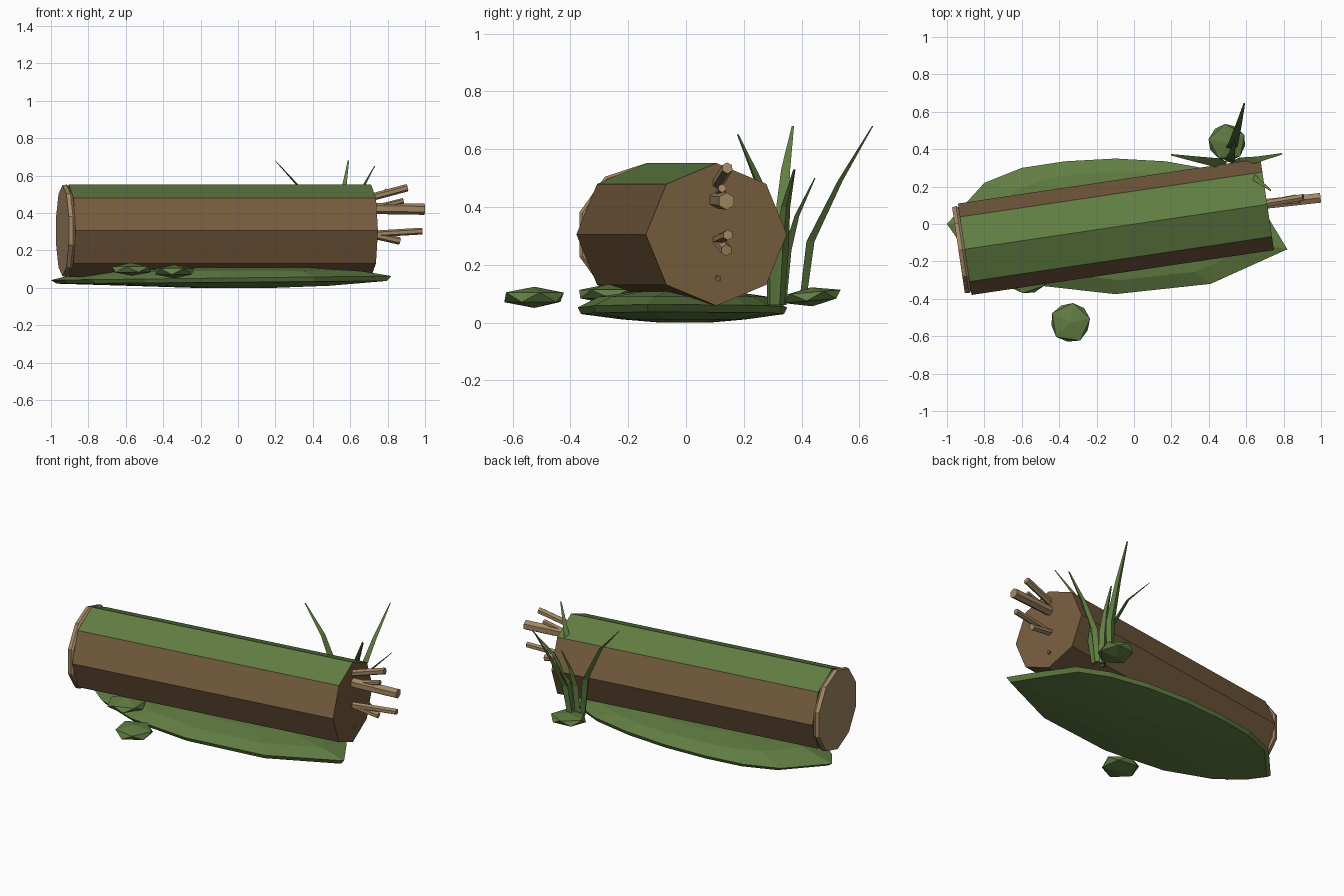
import bpy, bmesh, math, random
from mathutils import Vector, Matrix

if "Cube" in bpy.data.objects:
    bpy.data.objects.remove(bpy.data.objects["Cube"])

random.seed(4)


def material(name, rgb):
    m = bpy.data.materials.new(name)
    m.diffuse_color = (*rgb, 1)
    m.use_nodes = True
    m.node_tree.nodes["Principled BSDF"].inputs["Base Color"].default_value = m.diffuse_color
    return m


BARK = material("bark brown", (0.185, 0.108, 0.049))
MOSS = material("moss green", (0.118, 0.205, 0.055))
WOOD = material("cut wood tan", (0.36, 0.24, 0.125))


def finish(name, bm, *mats):
    bmesh.ops.recalc_face_normals(bm, faces=bm.faces[:])
    mesh = bpy.data.meshes.new(name)
    bm.to_mesh(mesh)
    bm.free()
    for m in mats:
        mesh.materials.append(m)
    ob = bpy.data.objects.new(name, mesh)
    bpy.context.collection.objects.link(ob)
    return ob


def loft(bm, rings):
    """Skin a list of equal-length rings and close both ends."""
    vs = [[bm.verts.new(p) for p in r] for r in rings]
    n = len(vs[0])
    for a, b in zip(vs, vs[1:]):
        for i in range(n):
            j = (i + 1) % n
            bm.faces.new((a[i], a[j], b[j], b[i]))
    bm.faces.new(vs[0])
    bm.faces.new(vs[-1])


def circle(center, axis, r, sides, flat=1.0):
    """Ring of points with one corner pointing up, square to the axis."""
    axis = Vector(axis).normalized()
    side = axis.cross(Vector((0, 0, 1))).normalized()
    up = side.cross(axis)
    c = Vector(center)
    return [c + up * (r * flat * math.cos(2 * math.pi * i / sides))
            + side * (r * math.sin(2 * math.pi * i / sides)) for i in range(sides)]


def rod(name, a, b, r, sides, mat):
    bm = bmesh.new()
    d = Vector(b) - Vector(a)
    loft(bm, [circle(a, d, r, sides), circle(b, d, r, sides)])
    return finish(name, bm, mat)


# Log: eight-sided, with moss on the two upper faces
LEFT, RIGHT = Vector((-0.905, -0.135, 0.305)), Vector((0.712, 0.105, 0.305))
AXIS = (RIGHT - LEFT).normalized()
log = rod("log", LEFT, RIGHT, 0.247, 8, BARK)
log.data.materials.append(MOSS)
for p in log.data.polygons:
    if p.normal.z > 0.7:
        p.material_index = 1

# Cut end: ten-sided slice with a bevelled rim
bm = bmesh.new()
loft(bm, [circle(LEFT - AXIS * d, AXIS, r, 10)
          for d, r in ((0.0, 0.238), (0.012, 0.247), (0.034, 0.243))])
finish("cut_end", bm, WOOD)

# Broken splinters sticking out of the other end
splinters = [
    ((0.68, 0.105, 0.425), (0.997, 0.14, 0.42), 0.030),
    ((0.68, 0.105, 0.475), (0.905, 0.143, 0.535), 0.020),
    ((0.68, 0.105, 0.285), (0.985, 0.145, 0.303), 0.018),
    ((0.68, 0.105, 0.292), (0.865, 0.14, 0.25), 0.020),
    ((0.68, 0.105, 0.415), (0.885, 0.125, 0.465), 0.015),
]
for i, (a, b, r) in enumerate(splinters):
    rod(f"splinter_{i + 1}", a, b, r, 6, WOOD)
rod("splinter_stub", (0.69, 0.108, 0.155), (0.72, 0.112, 0.152), 0.011, 6, BARK)

# Mossy ground mat: shallow bowl below, gentle mound above
outline = [(-1.0, 0.0), (-0.8, 0.22), (-0.6, 0.30), (-0.37, 0.335), (-0.1, 0.35),
           (0.17, 0.335), (0.42, 0.29), (0.6, 0.21), (0.72, 0.03), (0.82, -0.135),
           (0.41, -0.32), (-0.1, -0.375), (-0.5, -0.33), (-0.78, -0.22), (-0.93, -0.1)]


def mat_ring(s, z, tilt=0.0):
    return [(x * s, y * s, z + tilt * x) for x, y in outline]


bm = bmesh.new()
loft(bm, [mat_ring(0.25, 0.0), mat_ring(0.6, 0.011), mat_ring(0.97, 0.03, 0.008),
          mat_ring(1.0, 0.053, 0.012), mat_ring(0.8, 0.09), mat_ring(0.45, 0.108)])
finish("ground_mat", bm, MOSS)

# Flat mossy stones
stones = [((-0.34, -0.525, 0.087), 0.12, 0.038, 0.0, 10),
          ((-0.57, -0.27, 0.098), 0.12, 0.034, 0.0, 40),
          ((0.50, 0.435, 0.09), 0.112, 0.033, 0.08, 25)]
for i, (c, r, h, tilt, turn) in enumerate(stones):
    bm = bmesh.new()
    bmesh.ops.create_icosphere(bm, subdivisions=1, radius=1)
    for v in bm.verts:
        v.co *= random.uniform(0.94, 1.04)
    bm.transform(Matrix.Translation(c) @ Matrix.Rotation(tilt, 4, 'X')
                 @ Matrix.Rotation(math.radians(turn), 4, 'Z')
                 @ Matrix.Diagonal((r, r, h, 1)))
    finish(f"stone_{i + 1}", bm, MOSS)

# Grass blades: three-sided tapering, bending outward to the tip
blades = [
    ((0.49, 0.31, 0.06), (0.46, 0.325, 0.30), (0.34, 0.345, 0.53), (0.20, 0.37, 0.68)),
    ((0.51, 0.40, 0.08), (0.53, 0.425, 0.28), (0.56, 0.53, 0.49), (0.59, 0.645, 0.68)),
    ((0.54, 0.30, 0.06), (0.58, 0.30, 0.28), (0.64, 0.25, 0.49), (0.73, 0.18, 0.65)),
    ((0.54, 0.32, 0.06), (0.57, 0.33, 0.25), (0.66, 0.345, 0.40), (0.79, 0.375, 0.53)),
    ((0.51, 0.33, 0.06), (0.515, 0.345, 0.25), (0.525, 0.38, 0.37), (0.54, 0.445, 0.50)),
]
for i, path in enumerate(blades):
    pts = [Vector(p) for p in path]
    lean = pts[-1] - pts[0]
    side = Vector((-lean.y, lean.x, 0)).normalized()
    out = Vector((lean.x, lean.y, 0)).normalized()
    bm = bmesh.new()
    loft(bm, [[p + side * w, p - side * w, p + out * w * 0.8]
              for p, w in zip(pts, (0.022, 0.026, 0.016, 0.004))])
    finish(f"grass_blade_{i + 1}", bm, MOSS)
